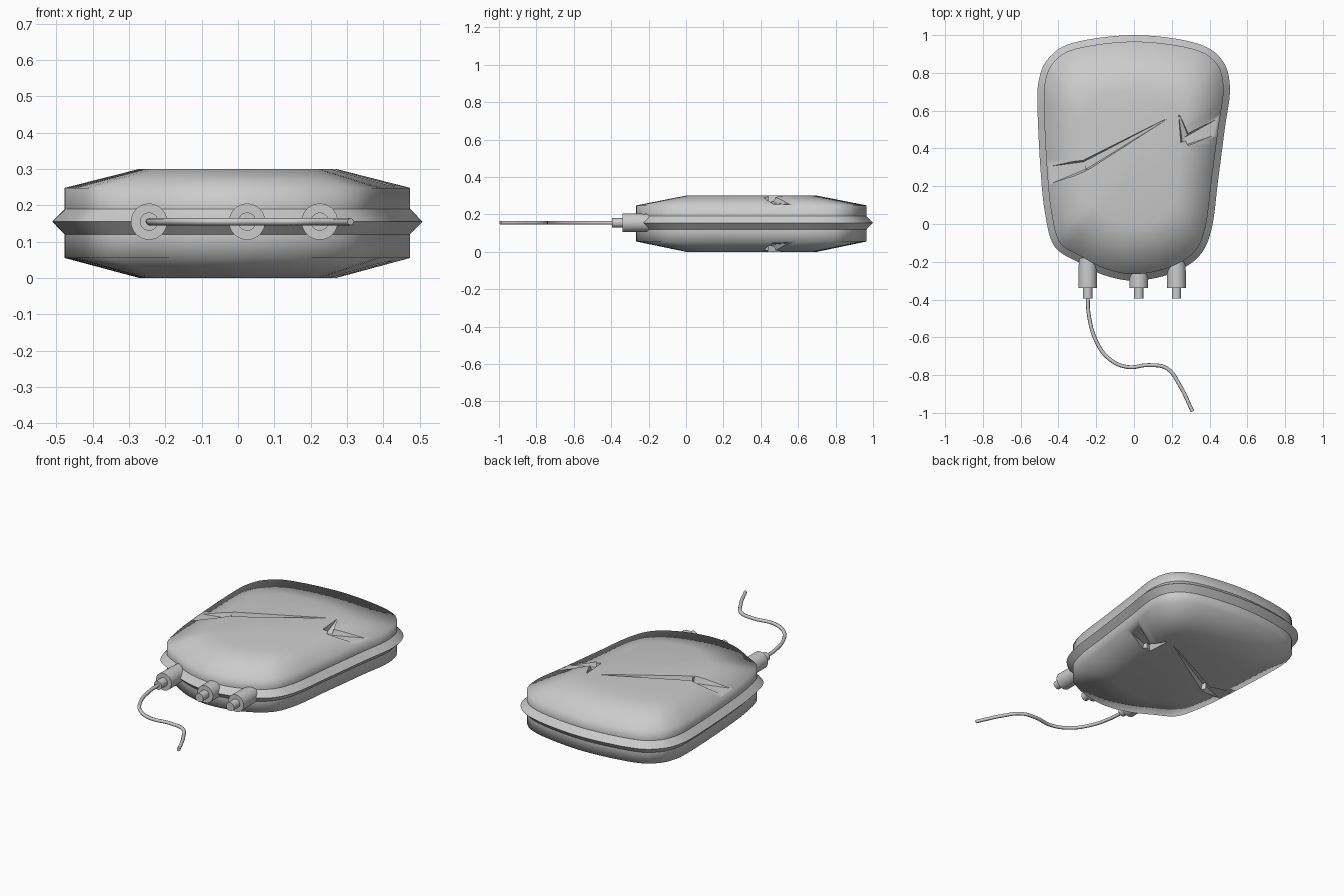
import bpy, bmesh, math
from mathutils import Vector

if "Cube" in bpy.data.objects:
    bpy.data.objects.remove(bpy.data.objects["Cube"], do_unlink=True)

MID = 0.15          # half height of the bag
PORT_Z = 0.155

grey = bpy.data.materials.new("plain grey")
grey.use_nodes = True
grey.diffuse_color = (0.6, 0.6, 0.6, 1)
grey.node_tree.nodes["Principled BSDF"].inputs["Base Color"].default_value = (0.6, 0.6, 0.6, 1)


def make_object(name, bm, helper=False):
    bmesh.ops.recalc_face_normals(bm, faces=bm.faces)
    mesh = bpy.data.meshes.new(name)
    bm.to_mesh(mesh)
    bm.free()
    mesh.materials.append(grey)
    obj = bpy.data.objects.new(name, mesh)
    bpy.context.collection.objects.link(obj)
    obj.hide_render = helper
    return obj


def smooth(obj, angle):
    bpy.ops.object.select_all(action="DESELECT")
    obj.select_set(True)
    bpy.context.view_layer.objects.active = obj
    bpy.ops.object.shade_smooth_by_angle(angle=math.radians(angle))


def closed_spline(points, steps):
    """Smooth closed outline through the given points."""
    out, n = [], len(points)
    for i in range(n):
        a, b, c, d = (Vector(points[(i + k) % n]) for k in (-1, 0, 1, 2))
        for s in range(steps):
            t = s / steps
            out.append(0.5 * (2 * b + (c - a) * t + (2 * a - 5 * b + 4 * c - d) * t ** 2
                              + (3 * b - a - 3 * c + d) * t ** 3))
    return out


def inset(outline, dist):
    n = len(outline)
    result = []
    for i, p in enumerate(outline):
        t = (outline[(i + 1) % n] - outline[i - 1]).normalized()
        result.append(p + Vector((-t.y, t.x)) * dist)
    return result


# Outline of the seam, counter-clockwise from the bottom centre
outline = closed_spline([
    (0, -0.3), (0.19, -0.265), (0.34, -0.175), (0.41, -0.03), (0.445, 0.23),
    (0.48, 0.5), (0.508, 0.72), (0.465, 0.87), (0.32, 0.96), (0, 1.0),
    (-0.32, 0.96), (-0.45, 0.88), (-0.502, 0.77), (-0.511, 0.62), (-0.495, 0.29),
    (-0.47, 0.05), (-0.42, -0.12), (-0.29, -0.205), (-0.16, -0.27)], 6)
wall = inset(outline, 0.034)
centre = Vector((0, 0.35))
crown = [centre + (p - centre) * 0.57 for p in wall]

# Bag: stacked rings from the bottom crown over the seam to the top crown
levels = [(crown, 0), (wall, 0.055), (wall, 0.12), (outline, PORT_Z),
          (wall, 0.19), (wall, 0.248), (crown, 2 * MID)]
bm = bmesh.new()
rings = [[bm.verts.new((p.x, p.y, z)) for p in ring] for ring, z in levels]
for low, high in zip(rings, rings[1:]):
    for i in range(len(low)):
        j = (i + 1) % len(low)
        bm.faces.new((low[i], low[j], high[j], high[i]))
bm.faces.new(rings[-1])
bm.faces.new(rings[0][::-1])
bag = make_object("bag", bm)


def dent_cutter(a, b, flip):
    """Wedge between two sections given as (x, y, half width, floor height)."""
    bm = bmesh.new()
    along = Vector((b[0] - a[0], b[1] - a[1], 0)).normalized()
    side = Vector((-along.y, along.x, 0))
    for x, y, half, floor in (a, b):
        for z, w in ((floor, half), (0.36, half * 1.6 + 0.01)):
            for s in (-1, 1):
                p = Vector((x, y, z)) + side * w * s
                if flip:
                    p.z = 2 * MID - p.z
                bm.verts.new(p)
    bmesh.ops.convex_hull(bm, input=bm.verts)
    return make_object("dent_cutter", bm, helper=True)


# Creases in both faces: shallow troughs from the edge inward, then to a point
creases = [
    [(-0.52, 0.24, 0.055, 0.249), (-0.26, 0.31, 0.02, 0.262), (0.18, 0.56, 0.002, 0.299)],
    [(0.52, 0.55, 0.045, 0.249), (0.275, 0.44, 0.02, 0.262), (0.238, 0.58, 0.002, 0.299)]]
cutters = []
for crease in creases:
    for a, b in zip(crease, crease[1:]):
        for flip in (False, True):
            cutter = dent_cutter(a, b, flip)
            cutters.append(cutter)
            cut = bag.modifiers.new("crease", "BOOLEAN")
            cut.operation = "DIFFERENCE"
            cut.solver = "EXACT"
            cut.object = cutter
bpy.context.view_layer.objects.active = bag
for cut in list(bag.modifiers):
    bpy.ops.object.modifier_apply(modifier=cut.name)
for cutter in cutters:
    bpy.data.objects.remove(cutter, do_unlink=True)
smooth(bag, 35)

# Soften the shoulder between wall and crown
for edge in bag.data.edges:
    zs = [bag.data.vertices[v].co.z for v in edge.vertices]
    if all(abs(z - 0.248) < 0.0005 for z in zs) or all(abs(z - 0.055) < 0.0005 for z in zs):
        edge.use_edge_sharp = False


# Ports: stepped cylinders turned around the y axis
def port(name, x):
    bm = bmesh.new()
    profile = [(-0.18, 0.046), (-0.27, 0.05), (-0.34, 0.05), (-0.34, 0.025), (-0.395, 0.025)]
    sides = 32
    rings = []
    for y, r in profile:
        rings.append([bm.verts.new((x + r * math.cos(k * math.tau / sides), y,
                                    PORT_Z + r * math.sin(k * math.tau / sides)))
                      for k in range(sides)])
    for a, b in zip(rings, rings[1:]):
        for k in range(sides):
            m = (k + 1) % sides
            bm.faces.new((a[k], a[m], b[m], b[k]))
    bm.faces.new(rings[0])
    bm.faces.new(rings[-1])
    smooth(make_object(name, bm), 35)


for name, x in (("right_port", -0.245), ("middle_port", 0.025), ("left_port", 0.225)):
    port(name, x)

# Tube hanging from the right port
curve = bpy.data.curves.new("tube", "CURVE")
curve.dimensions = "3D"
curve.bevel_depth = 0.01
curve.bevel_resolution = 2
curve.use_fill_caps = True
path = [(-0.245, -0.38), (-0.24, -0.475), (-0.2, -0.62), (-0.13, -0.715), (-0.035, -0.757),
        (0.08, -0.747), (0.175, -0.765), (0.24, -0.85), (0.31, -0.993)]
spline = curve.splines.new("BEZIER")
spline.bezier_points.add(len(path) - 1)
spline.resolution_u = 6
for point, (x, y) in zip(spline.bezier_points, path):
    point.co = (x, y, PORT_Z)
    point.handle_left_type = point.handle_right_type = "AUTO"
curve.materials.append(grey)
tube = bpy.data.objects.new("tube", curve)
bpy.context.collection.objects.link(tube)
bpy.ops.object.select_all(action="DESELECT")
tube.select_set(True)
bpy.context.view_layer.objects.active = tube
bpy.ops.object.convert(target="MESH")
smooth(bpy.context.view_layer.objects.active, 50)
